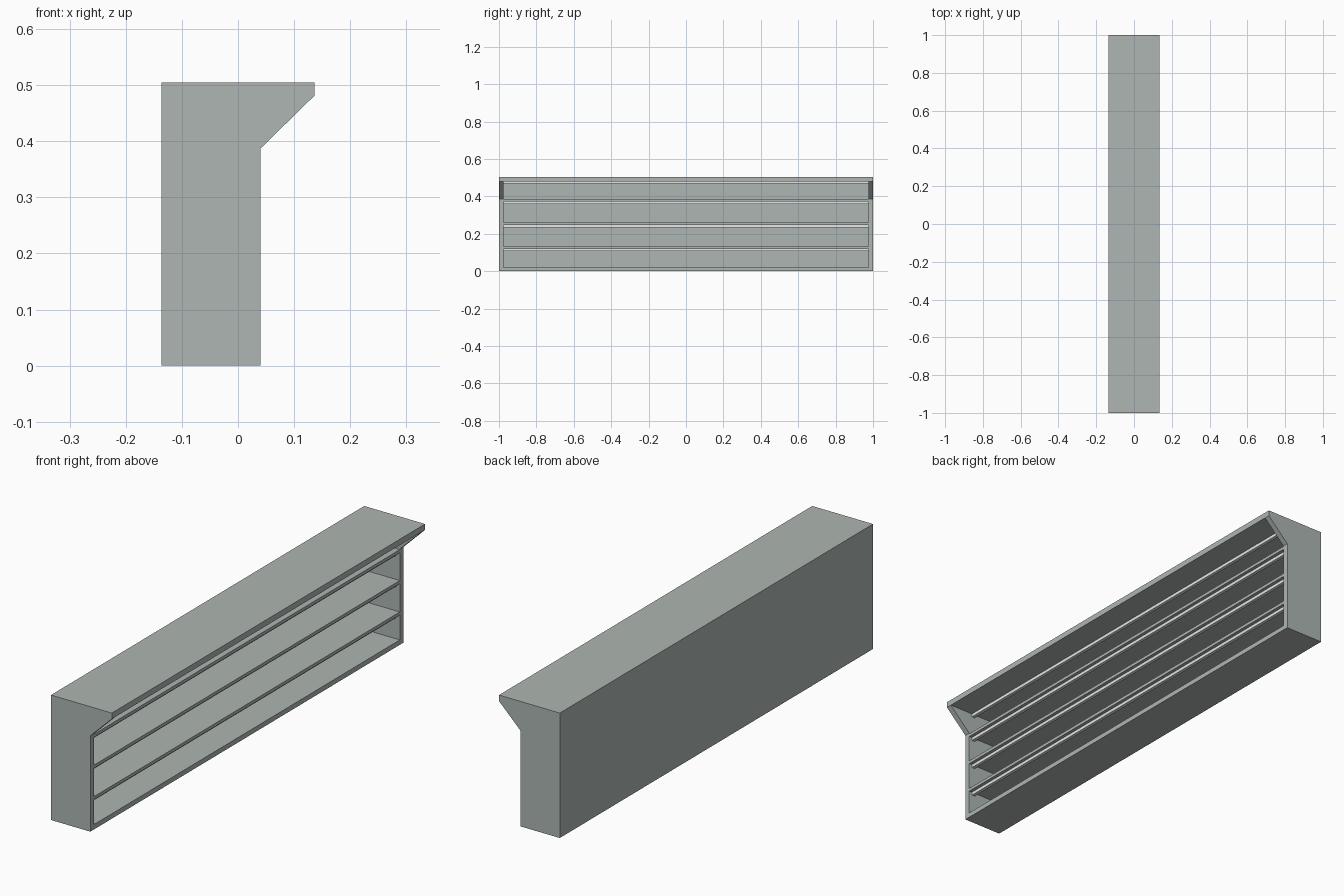
import bpy
import bmesh

cube = bpy.data.objects.get("Cube")
if cube:
    bpy.data.objects.remove(cube, do_unlink=True)


def paint(name, colour):
    mat = bpy.data.materials.new(name)
    mat.use_nodes = True
    mat.diffuse_color = colour
    mat.node_tree.nodes["Principled BSDF"].inputs["Base Color"].default_value = colour
    return mat


GREY = paint("grey_green", (0.42, 0.47, 0.445, 1))
WHITE = paint("light_white", (0.85, 0.85, 0.85, 1))

BACK, FRONT, NOSE = -0.136, 0.04, 0.136
HEIGHT, WALL, THIN = 0.505, 0.024, 0.013
INNER = 1 - WALL


def extrude(name, profile, y0, y1, mat=GREY):
    """Extrude an x-z outline along y."""
    bm = bmesh.new()
    face = bm.faces.new([bm.verts.new((x, y0, z)) for x, z in profile])
    grown = bmesh.ops.extrude_face_region(bm, geom=[face])["geom"]
    verts = [v for v in grown if isinstance(v, bmesh.types.BMVert)]
    bmesh.ops.translate(bm, verts=verts, vec=(0, y1 - y0, 0))
    bmesh.ops.recalc_face_normals(bm, faces=bm.faces)
    mesh = bpy.data.meshes.new(name)
    bm.to_mesh(mesh)
    bm.free()
    mesh.materials.append(mat)
    obj = bpy.data.objects.new(name, mesh)
    bpy.context.collection.objects.link(obj)
    return obj


def board(name, x0, x1, z0, z1, mat=GREY):
    """Board spanning the gap between the side panels."""
    profile = [(x0, z0), (x1, z0), (x1, z1), (x0, z1)]
    return extrude(name, profile, -INNER, INNER, mat)


# Side panels with a slanted bracket under the canopy
side = [(BACK, 0), (FRONT, 0), (FRONT, 0.387), (NOSE, HEIGHT - WALL),
        (NOSE, HEIGHT), (BACK, HEIGHT)]
extrude("right_side_panel", side, -1, -INNER)
extrude("left_side_panel", side, INNER, 1)

# Carcass
board("bottom_board", BACK, FRONT, 0, 0.02)
board("back_panel", BACK, BACK + WALL, 0.02, HEIGHT - WALL)
board("canopy", BACK, NOSE, HEIGHT - WALL, HEIGHT)

# Shelves, each with a slim light bar set back below the front edge
for i, top in enumerate((0.133, 0.26, 0.385)):
    board(f"shelf_{i + 1}", BACK + WALL, FRONT, top - THIN, top)
for i, z in enumerate((0.12, 0.247, 0.372, HEIGHT - WALL)):
    board(f"light_bar_{i + 1}", 0.012, 0.026, z - THIN, z, WHITE)
